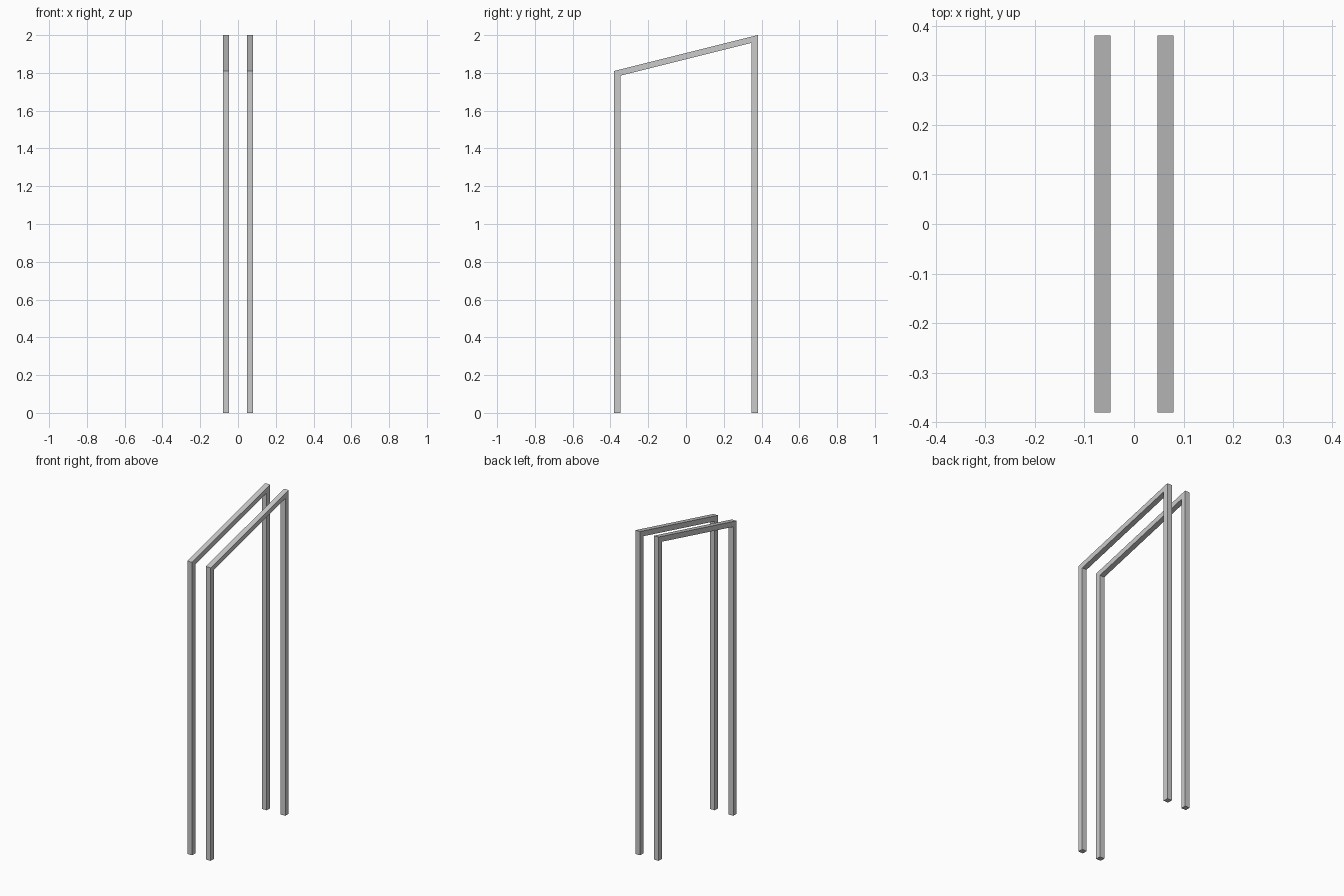
import bpy, bmesh

if "Cube" in bpy.data.objects:
    bpy.data.objects.remove(bpy.data.objects["Cube"])

BAR = 0.032            # square bar thickness
HALF_DEPTH = 0.38
FRONT_TOP, BACK_TOP = 1.81, 2.0
INNER_X, OUTER_X = 0.0475, 0.0795

slope = (BACK_TOP - FRONT_TOP) / (2 * HALF_DEPTH)
drop = BAR * (1 + slope ** 2) ** 0.5     # vertical thickness of the sloped rail
inner = HALF_DEPTH - BAR


def underside(y):
    return FRONT_TOP + slope * (y + HALF_DEPTH) - drop


# Side outline of the frame: front post, sloped top rail, back post
outline = [
    (-HALF_DEPTH, 0), (-HALF_DEPTH, FRONT_TOP),
    (HALF_DEPTH, BACK_TOP), (HALF_DEPTH, 0),
    (inner, 0), (inner, underside(inner)),
    (-inner, underside(-inner)), (-inner, 0),
]


def make_frame(name, x0, x1):
    bm = bmesh.new()
    face = bm.faces.new([bm.verts.new((x0, y, z)) for y, z in outline])
    ext = bmesh.ops.extrude_face_region(bm, geom=[face], use_keep_orig=True)
    moved = [g for g in ext["geom"] if isinstance(g, bmesh.types.BMVert)]
    bmesh.ops.translate(bm, verts=moved, vec=(x1 - x0, 0, 0))
    bmesh.ops.recalc_face_normals(bm, faces=bm.faces)
    mesh = bpy.data.meshes.new(name)
    bm.to_mesh(mesh)
    bm.free()
    obj = bpy.data.objects.new(name, mesh)
    bpy.context.collection.objects.link(obj)


# Matching left and right frames
make_frame("left_frame", -OUTER_X, -INNER_X)
make_frame("right_frame", INNER_X, OUTER_X)
